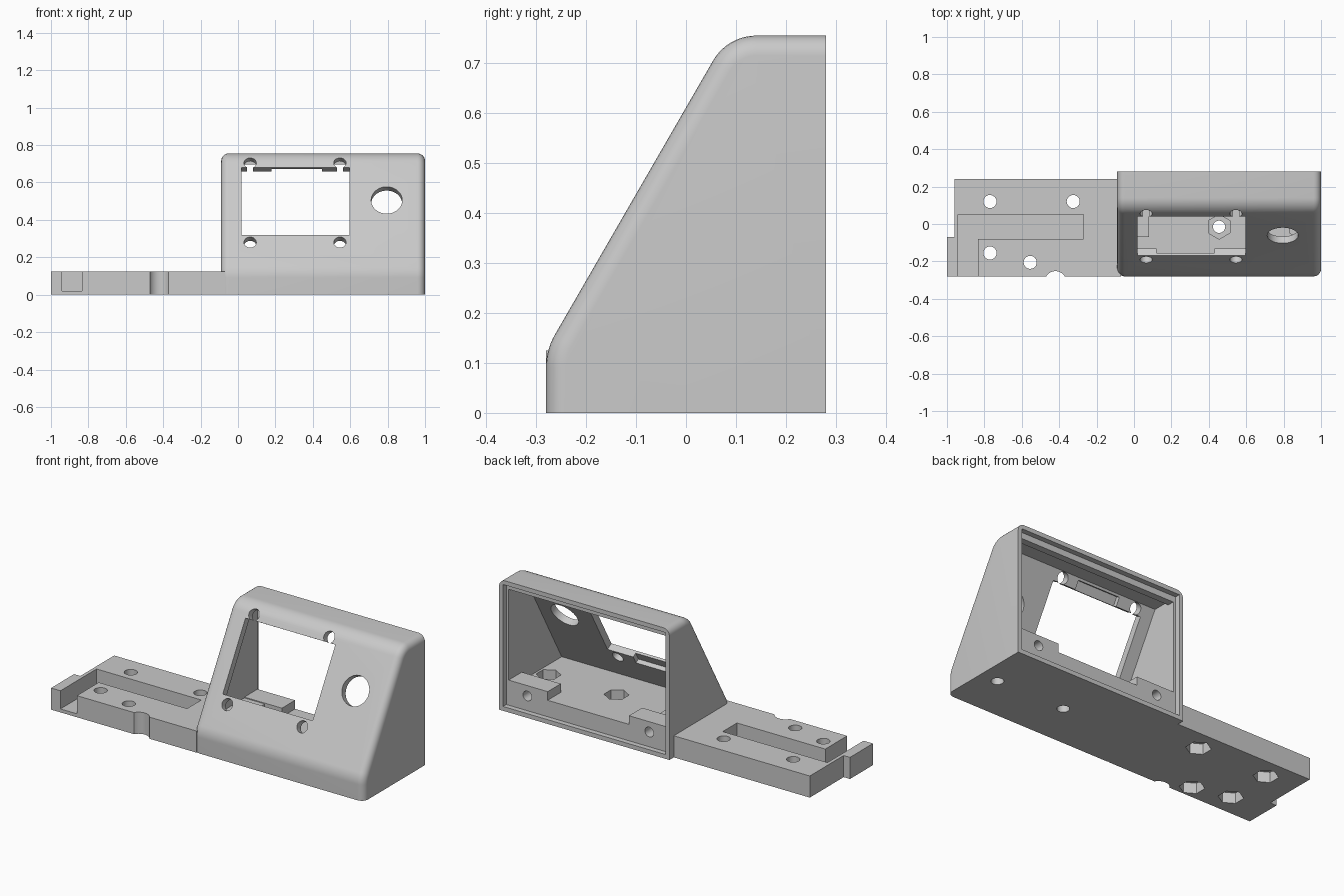
import bpy, bmesh, math
from mathutils import Vector, Matrix

if "Cube" in bpy.data.objects:
    bpy.data.objects.remove(bpy.data.objects["Cube"])

grey = bpy.data.materials.new("light_grey")
grey.use_nodes = True
GREY = (0.585, 0.585, 0.585, 1)
grey.diffuse_color = GREY
grey.node_tree.nodes["Principled BSDF"].inputs["Base Color"].default_value = GREY

TILT = math.radians(60)
SLOPE = Matrix.Rotation(TILT, 4, 'X')


def slope_point(x, z):
    """Point on the outer face of the sloping front."""
    return Vector((x, (z - 0.611) / math.tan(TILT), z))


def finish(bm, name):
    bmesh.ops.recalc_face_normals(bm, faces=bm.faces)
    mesh = bpy.data.meshes.new(name)
    bm.to_mesh(mesh)
    bm.free()
    mesh.materials.append(grey)
    obj = bpy.data.objects.new(name, mesh)
    bpy.context.collection.objects.link(obj)
    return obj


def box(name, x, y, z, matrix=Matrix()):
    bm = bmesh.new()
    bmesh.ops.create_cube(bm, size=1)
    for v in bm.verts:
        v.co = [a + (b - a) * (c + 0.5) for (a, b), c in zip((x, y, z), v.co)]
    bm.transform(matrix)
    return finish(bm, name)


def rod(name, centre, radius, length, sides=40, rotation=Matrix()):
    bm = bmesh.new()
    bmesh.ops.create_cone(bm, cap_ends=True, segments=sides, radius1=radius,
                          radius2=radius, depth=length)
    bm.transform(Matrix.Translation(centre) @ rotation)
    return finish(bm, name)


def prism(points, x0, x1):
    """Side profile of (y, z) points extruded along x."""
    bm = bmesh.new()
    face = bm.faces.new([bm.verts.new((x0, y, z)) for y, z in points])
    ext = bmesh.ops.extrude_face_region(bm, geom=[face], use_keep_orig=True)
    new = [g for g in ext["geom"] if isinstance(g, bmesh.types.BMVert)]
    bmesh.ops.translate(bm, verts=new, vec=(x1 - x0, 0, 0))
    bmesh.ops.recalc_face_normals(bm, faces=bm.faces)
    return bm


def combine(target, tool, operation='DIFFERENCE'):
    mod = target.modifiers.new("cut", 'BOOLEAN')
    mod.operation, mod.solver, mod.object = operation, 'EXACT', tool
    bpy.context.view_layer.objects.active = target
    bpy.ops.object.modifier_apply(modifier=mod.name)
    bpy.data.objects.remove(tool)


def fillet(prev, corner, nxt, radius, steps=10):
    """Arc of points that rounds one profile corner."""
    p, c, n = Vector(prev), Vector(corner), Vector(nxt)
    a, b = (p - c).normalized(), (n - c).normalized()
    half = a.angle(b) / 2
    centre = c + (a + b).normalized() * (radius / math.sin(half))
    reach = radius / math.tan(half)
    start = (c + a * reach - centre).normalized()
    end = (c + b * reach - centre).normalized()
    return [tuple(centre + start.slerp(end, i / steps) * radius)
            for i in range(steps + 1)]


# Housing shell with rounded outer edges
bottom_front, knee, brow = (-0.28, 0), (-0.28, 0.126), (0.083, 0.755)
top_back, bottom_back = (0.28, 0.755), (0.28, 0)
profile = [bottom_back, bottom_front]
profile += fillet(bottom_front, knee, brow, 0.13)
profile += fillet(knee, brow, top_back, 0.1)
profile.append(top_back)
bm = prism(profile, -0.09, 1.0)
rims = []
for e in bm.edges:
    a, b = (v.co for v in e.verts)
    is_floor = max(a.z, b.z) < 0.001
    is_back = min(a.y, b.y) > 0.279
    if abs(a.x - b.x) < 0.001 and not is_floor and not is_back:
        rims.append(e)
bmesh.ops.bevel(bm, geom=rims, offset=0.04, segments=6, profile=0.5, affect='EDGES')
housing = finish(bm, "display_housing")

# Hollow interior, open at the back with a stepped rim
cavity = [(0.3, 0.12), (-0.235, 0.12), (0.106, 0.715), (0.3, 0.715)]
combine(housing, finish(prism(cavity, -0.05, 0.96), "cavity"))
combine(housing, box("rim_step", (-0.065, 0.975), (0.25, 0.3), (0.025, 0.73)))

# Window, corner screw holes and knob hole through the sloping face
win = Matrix.Translation(slope_point(0.31, 0.50)) @ SLOPE
half_h = 0.18 / math.sin(TILT)
combine(housing, box("window", (-0.29, 0.285), (-half_h, half_h), (-0.1, 0.1), win))
combine(housing, box("upper_relief", (-0.13, 0.14), (0, half_h + 0.05), (-0.06, -0.015), win))
combine(housing, box("lower_relief", (-0.19, 0.12), (-half_h - 0.05, 0), (-0.06, -0.015), win))
for x in (0.065, 0.545):
    for z in (0.28, 0.705):
        combine(housing, rod("screw_hole", slope_point(x, z), 0.033, 0.12, 24, SLOPE))
combine(housing, rod("knob_hole", slope_point(0.795, 0.505), 0.083, 0.2, 48, SLOPE))

# Rear screw blocks, inner ledge and top lip
blocks = [
    ("left_block", (0.71, 0.965), (0.13, 0.25), (0.1, 0.17)),
    ("right_block", (-0.055, 0.19), (0.13, 0.25), (0.1, 0.17)),
    ("side_ledge", (-0.055, 0.08), (-0.07, 0.14), (0.1, 0.165)),
    ("top_lip", (-0.055, 0.965), (0.21, 0.25), (0.695, 0.72)),
]
for block in blocks:
    combine(housing, box(*block), 'UNION')
across = Matrix.Rotation(math.pi / 2, 4, 'X')
for x in (0.06, 0.84):
    combine(housing, rod("rear_hole", (x, 0.25, 0.11), 0.028, 0.2, 24, across))

# Floor bolts with nut pockets opening upward
for x in (0.455, 0.89):
    combine(housing, rod("bolt_hole", (x, -0.015, 0.06), 0.033, 0.2, 24))
    combine(housing, rod("nut_pocket", (x, -0.015, 0.1), 0.066, 0.1, 6))

# Mounting base with end tab
base = box("mounting_base", (-0.96, -0.07), (-0.28, 0.24), (0, 0.125))
combine(base, box("end_tab", (-1.0, -0.9), (-0.28, -0.07), (0, 0.125)), 'UNION')

# Cable channel and front notch
combine(base, box("channel", (-0.94, -0.27), (-0.08, 0.05), (0.02, 0.2)))
combine(base, box("channel_exit", (-0.94, -0.835), (-0.4, 0.0), (0.02, 0.2)))
combine(base, rod("front_notch", (-0.42, -0.31, 0.06), 0.058, 0.5))

# Base bolts with nut pockets opening downward
for x, y in ((-0.77, 0.12), (-0.325, 0.12), (-0.77, -0.155), (-0.555, -0.205)):
    combine(base, rod("bolt_hole", (x, y, 0.06), 0.035, 0.3, 24))
    combine(base, rod("nut_pocket", (x, y, 0.01), 0.066, 0.1, 6))

# Smooth the rounded surfaces, keep edges crisp
for obj in (housing, base):
    bpy.ops.object.select_all(action='DESELECT')
    obj.select_set(True)
    bpy.context.view_layer.objects.active = obj
    bpy.ops.object.shade_smooth_by_angle(angle=math.radians(30))
